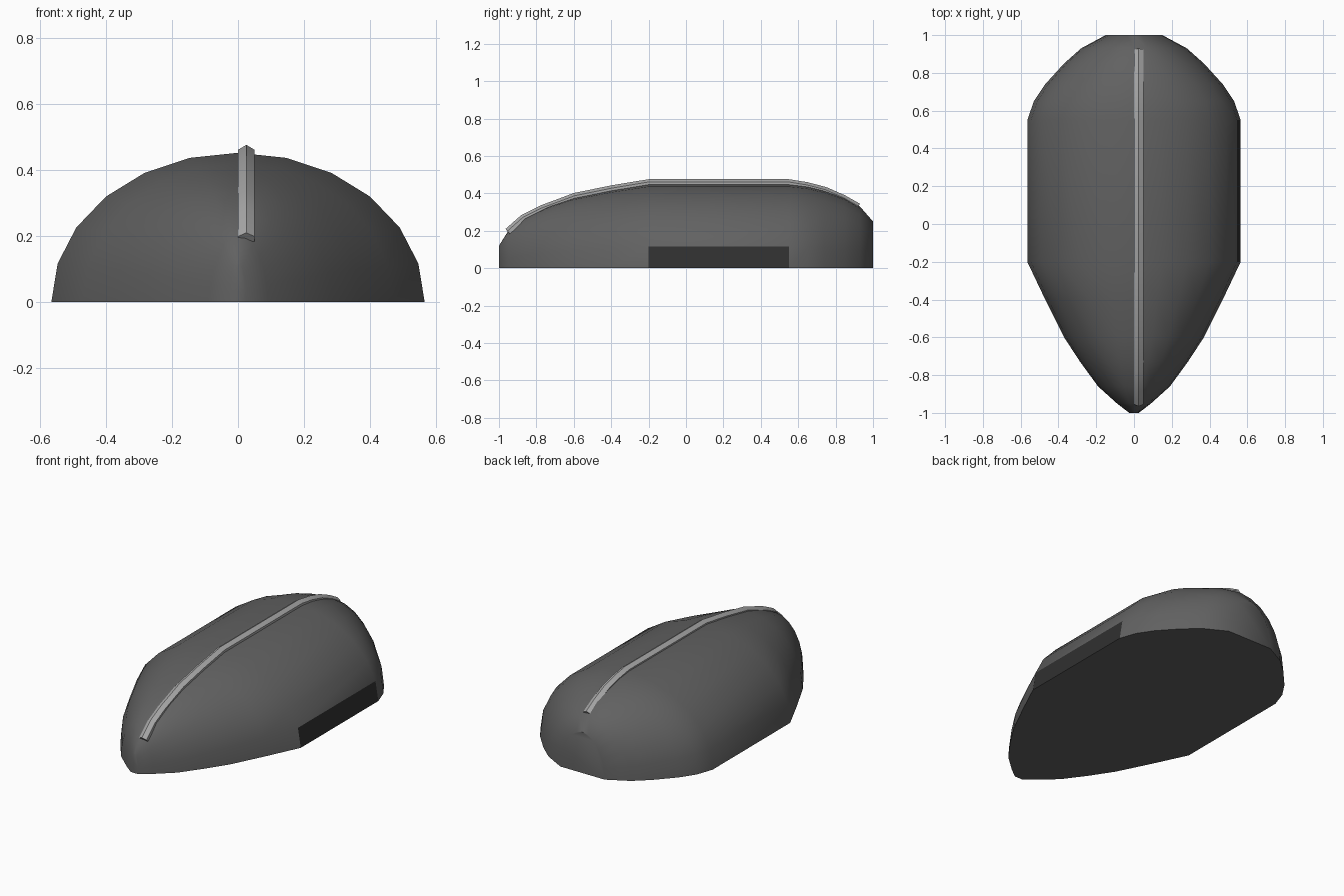
import bpy, bmesh, math
from mathutils import Vector

if "Cube" in bpy.data.objects:
    bpy.data.objects.remove(bpy.data.objects["Cube"])


def material(name, v):
    m = bpy.data.materials.new(name)
    m.diffuse_color = (v, v, v, 1)
    m.use_nodes = True
    m.node_tree.nodes["Principled BSDF"].inputs["Base Color"].default_value = m.diffuse_color
    return m


def loft(name, sections, mats, angle):
    """Skin closed rings of points and cap both ends."""
    bm = bmesh.new()
    rings = [[bm.verts.new(p) for p in s] for s in sections]
    n = len(rings[0])
    for a, b in zip(rings, rings[1:]):
        for i in range(n):
            j = (i + 1) % n
            bm.faces.new((a[i], a[j], b[j], b[i]))
    bm.faces.new(rings[0])
    bm.faces.new(rings[-1])
    bmesh.ops.recalc_face_normals(bm, faces=bm.faces)
    me = bpy.data.meshes.new(name)
    bm.to_mesh(me)
    bm.free()
    for m in mats:
        me.materials.append(m)
    ob = bpy.data.objects.new(name, me)
    bpy.context.collection.objects.link(ob)
    bpy.ops.object.select_all(action='DESELECT')
    ob.select_set(True)
    bpy.context.view_layer.objects.active = ob
    bpy.ops.object.shade_smooth_by_angle(angle=math.radians(angle))
    return ob


dark = material("dark_grey", 0.12)
black = material("near_black", 0.03)
grey = material("mid_grey", 0.4)

# Hull: half-ellipse sections (y, half width, height), pointed front, blunt back
stations = [(-1, .025, .12), (-.95, .09, .2), (-.86, .19, .275), (-.73, .285, .337),
            (-.6, .37, .38), (-.4, .47, .42), (-.2, .565, .452), (.55, .565, .452),
            (.65, .53, .44), (.74, .47, .418), (.85, .37, .378), (.93, .28, .33),
            (1, .15, .25)]
arc = [math.radians(15 * i) for i in range(13)]
hull = loft("hull_shell",
            [[(w * math.cos(t), y, h * math.sin(t)) for t in arc] for y, w, h in stations],
            [dark, black], 40)

# Dark flat panel low on the right side
for f in hull.data.polygons:
    c = f.center
    if c.x > .5 and 0 < c.y < .3 and 0.01 < c.z < .1:
        f.material_index = 1
        f.use_smooth = False

# Crest strip: small peaked section following the top line, just right of centre
path = [Vector(p) for p in [(-.965, .21), (-.88, .285), (-.78, .335), (-.6, .402),
                            (-.4, .443), (-.2, .476), (.55, .476), (.65, .46),
                            (.75, .434), (.85, .39), (.93, .345)]]
profile = [(0, -.032), (0, -.015), (.025, 0), (.05, -.015), (.05, -.035)]
sections = []
for i, p in enumerate(path):
    t = (path[min(i + 1, len(path) - 1)] - path[max(i - 1, 0)]).normalized()
    sections.append([(x, p.x - t.y * d, p.y + t.x * d) for x, d in profile])
loft("crest_strip", sections, [grey], 30)
